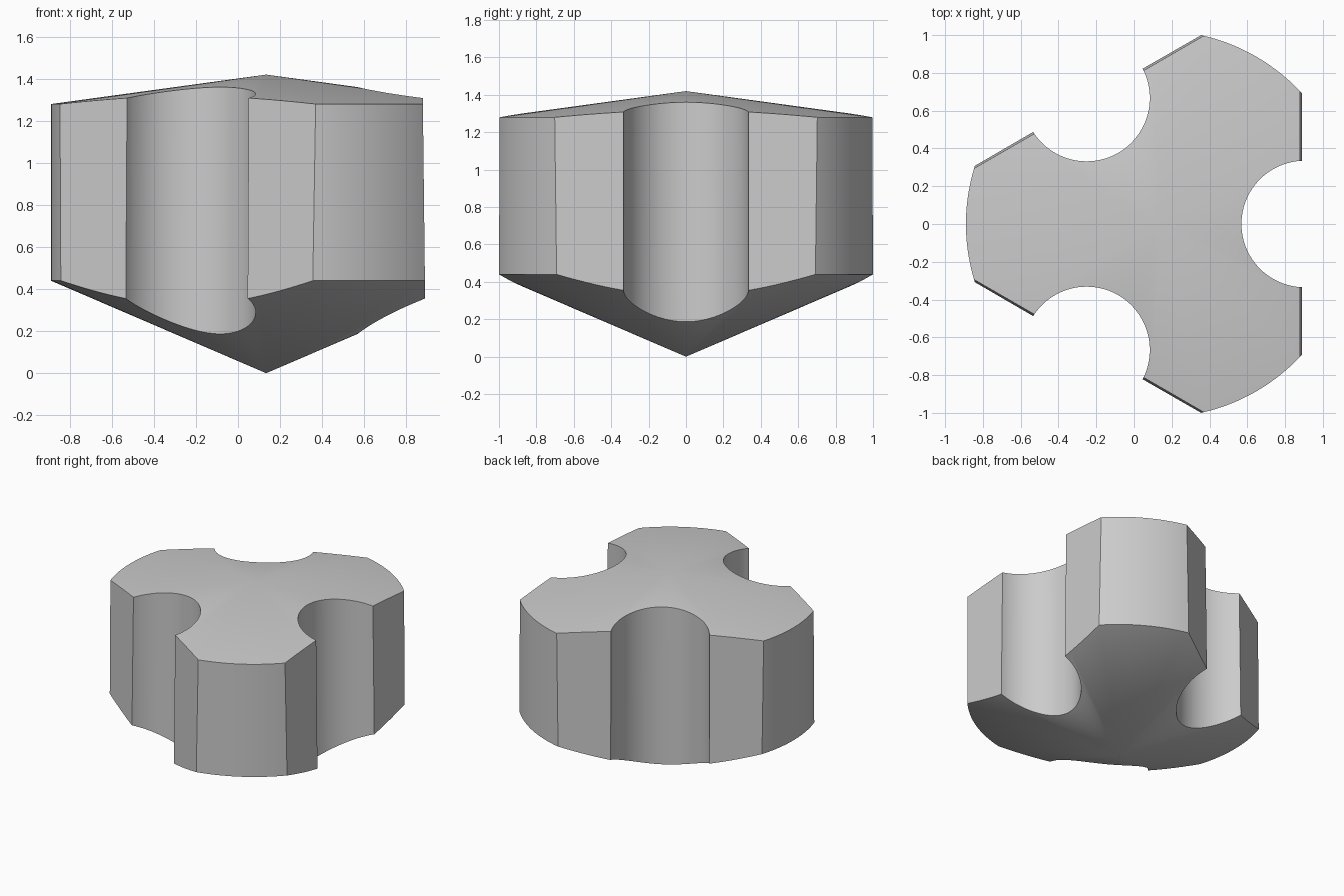
import bpy, bmesh, math
from mathutils import Vector

if "Cube" in bpy.data.objects:
    bpy.data.objects.remove(bpy.data.objects["Cube"])

R = 1.024            # outer radius
CX = 0.134           # axis offset so the footprint is centred
SEG = 144
ANGLES = [math.radians(a) for a in (0, 120, 240)]

# Plain grey material
grey = bpy.data.materials.new("grey")
grey.diffuse_color = (0.6, 0.6, 0.6, 1)
grey.use_nodes = True
grey.node_tree.nodes["Principled BSDF"].inputs["Base Color"].default_value = grey.diffuse_color

# Body of revolution: bottom cone, straight wall, shallow top cone
bm = bmesh.new()
rings = []
for z in (0.44, 1.28):
    rings.append([bm.verts.new((R * math.cos(2 * math.pi * i / SEG),
                                R * math.sin(2 * math.pi * i / SEG), z))
                  for i in range(SEG)])
low, high = rings
tip_low = bm.verts.new((0, 0, 0))
tip_high = bm.verts.new((0, 0, 1.42))
for i in range(SEG):
    j = (i + 1) % SEG
    bm.faces.new((low[i], low[j], high[j], high[i]))
    bm.faces.new((tip_low, low[j], low[i]))
    bm.faces.new((tip_high, high[i], high[j]))

# Three slightly drafted flats
for a in ANGLES:
    out = Vector((math.cos(a), math.sin(a), 0))
    cut = bmesh.ops.bisect_plane(
        bm, geom=bm.verts[:] + bm.edges[:] + bm.faces[:], dist=1e-6,
        plane_co=out * 0.76, plane_no=(out + Vector((0, 0, 0.0115))).normalized(),
        clear_outer=True)
    edges = [e for e in cut["geom_cut"] if isinstance(e, bmesh.types.BMEdge)]
    bmesh.ops.holes_fill(bm, edges=edges, sides=0)
bmesh.ops.recalc_face_normals(bm, faces=bm.faces[:])
me = bpy.data.meshes.new("lobed_body")
bm.to_mesh(me)
bm.free()
body = bpy.data.objects.new("lobed_body", me)
bpy.context.collection.objects.link(body)
me.materials.append(grey)

# Three round grooves cut down the middle of the flats
cutters = []
for a in ANGLES:
    bpy.ops.mesh.primitive_cylinder_add(
        vertices=96, radius=0.335, depth=3,
        location=(0.77 * math.cos(a), 0.77 * math.sin(a), 0.7), rotation=(0, 0, a))
    c = bpy.context.object
    c.name = "groove_cutter"
    c.hide_render = True
    c.data.materials.append(grey)
    cutters.append(c)
    m = body.modifiers.new("groove", 'BOOLEAN')
    m.operation = 'DIFFERENCE'
    m.solver = 'EXACT'
    m.object = c

# Bake the cuts and remove the cutters
dg = bpy.context.evaluated_depsgraph_get()
baked = bpy.data.meshes.new_from_object(body.evaluated_get(dg))
body.modifiers.clear()
body.data = baked
for c in cutters:
    bpy.data.objects.remove(c, do_unlink=True)

# Smooth curved walls, keep crisp edges
body.location.x = CX
bpy.ops.object.select_all(action='DESELECT')
body.select_set(True)
bpy.context.view_layer.objects.active = body
bpy.ops.object.shade_smooth_by_angle(angle=math.radians(6))
